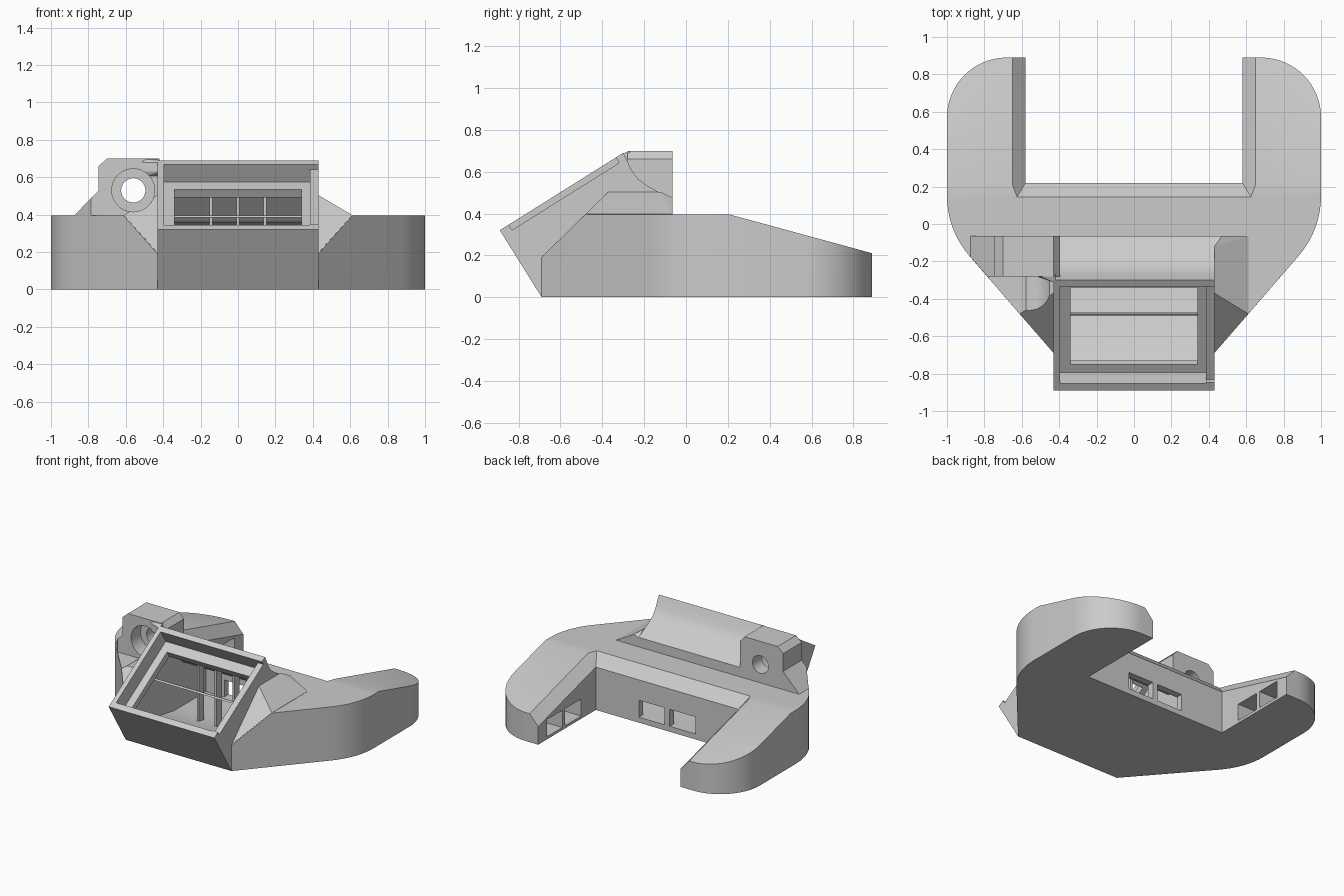
import bpy, bmesh, math
from mathutils import Vector

cube = bpy.data.objects.get("Cube")
if cube:
    bpy.data.objects.remove(cube, do_unlink=True)

grey = bpy.data.materials.new("plain grey")
grey.use_nodes = True
COLOUR = (0.6, 0.6, 0.6, 1)
grey.diffuse_color = COLOUR
grey.node_tree.nodes["Principled BSDF"].inputs["Base Color"].default_value = COLOUR


def finish(name, bm):
    bmesh.ops.recalc_face_normals(bm, faces=bm.faces)
    mesh = bpy.data.meshes.new(name)
    bm.to_mesh(mesh)
    bm.free()
    mesh.materials.append(grey)
    ob = bpy.data.objects.new(name, mesh)
    bpy.context.collection.objects.link(ob)
    return ob


def hull(name, points):
    """Convex solid around the points."""
    bm = bmesh.new()
    for p in points:
        bm.verts.new(p)
    res = bmesh.ops.convex_hull(bm, input=bm.verts)
    loose = {v for v in res["geom_interior"] + res["geom_unused"] if isinstance(v, bmesh.types.BMVert)}
    bmesh.ops.delete(bm, geom=list(loose), context="VERTS")
    bmesh.ops.dissolve_limit(bm, angle_limit=0.01, verts=bm.verts, edges=bm.edges)
    return finish(name, bm)


def prism(name, profile, start, sweep):
    """Closed profile placed by the start function and swept along a vector."""
    bm = bmesh.new()
    face = bm.faces.new([bm.verts.new(start(*p)) for p in profile])
    ext = bmesh.ops.extrude_face_region(bm, geom=[face])
    verts = [v for v in ext["geom"] if isinstance(v, bmesh.types.BMVert)]
    bmesh.ops.translate(bm, verts=verts, vec=sweep)
    return finish(name, bm)


def block(name, xs, ys, zs, place=lambda x, y, z: (x, y, z)):
    return hull(name, [place(x, y, z) for x in xs for y in ys for z in zs])


def cylinder(name, x, z, r, y0, y1):
    ring = [(x + r * math.cos(a * math.tau / 32), z + r * math.sin(a * math.tau / 32)) for a in range(32)]
    return prism(name, ring, lambda px, pz: (px, y0, pz), (0, y1 - y0, 0))


def cut(ob, *cutters):
    bpy.context.view_layer.objects.active = ob
    for c in cutters:
        mod = ob.modifiers.new("cut", "BOOLEAN")
        mod.operation, mod.solver, mod.object = "DIFFERENCE", "EXACT", c
        bpy.ops.object.modifier_apply(modifier=mod.name)


def smooth(ob, degrees=20):
    bpy.ops.object.select_all(action="DESELECT")
    ob.select_set(True)
    bpy.context.view_layer.objects.active = ob
    bpy.ops.object.shade_smooth_by_angle(angle=math.radians(degrees))


# Base outline: straight nose, slanted flanks, rounded shoulders and arm ends
half = [(0.43, -0.69)]
for i in range(9):
    a = math.radians(-41 + 41 * i / 8)
    half.append((0.51 + 0.49 * math.cos(a), 0.15 + 0.49 * math.sin(a)))
for i in range(17):
    a = math.radians(90 * i / 16)
    half.append((0.68 + 0.32 * math.cos(a), 0.57 + 0.32 * math.sin(a)))


def top_height(y):
    return min(0.395, 0.19 + (y + 0.69) * 0.976, 0.395 - (y - 0.21) * 0.272)


# The flank is split where the ramp and the arm slope begin
half += [(0.612, -0.48), (1, 0.21)]
base = hull("base", [(s * x, y, z) for x, y in half for s in (1, -1) for z in (0, top_height(y))])

# Rear notch: straight walls below, chamfered rim above
notch = block("notch_cutter", (-0.58, 0.58), (0.22, 1), (-0.1, 0.6))
flare = hull("flare_cutter", [(s * x, y, z) for s in (1, -1) for x, y, z in (
    (0.58, 0.22, 0.315), (0.58, 0.95, 0.117),
    (0.625, 0.145, 0.395), (0.65, 0.21, 0.395), (0.65, 0.95, 0.194),
    (0.625, 0.145, 0.8), (0.65, 0.21, 0.8), (0.65, 0.95, 0.8))])

# Hollow inside with a curved floor, rear ports and arm pockets
cavity = prism("cavity_cutter", [(-0.768, 0.218), (-0.66, 0.165), (-0.53, 0.115), (-0.38, 0.07), (-0.2, 0.04),
                                 (0.17, 0.04), (0.17, 0.28), (0.12, 0.33), (-0.1, 0.36), (-0.258, 0.525)],
               lambda y, z: (-0.38, y, z), (0.76, 0, 0))
openings = []
for s in (1, -1):
    openings.append(block("port_cutter", (s * 0.02, s * 0.23), (0.1, 0.3), (0.04, 0.165)))
    for y0, y1 in ((0.39, 0.58), (0.61, 0.79)):
        openings.append(block("pocket_cutter", (s * 0.5, s * 0.75), (y0, y1), (0.02, 0.145)))
cut(base, notch, flare, cavity, *openings)
smooth(base)

# Tilted display housing with a concave back
housing = prism("display_housing", [(-0.69, 0), (-0.89, 0.32), (-0.3, 0.69), (-0.285, 0.66), (-0.262, 0.61),
                                    (-0.23, 0.565), (-0.18, 0.53), (-0.065, 0.465), (-0.065, 0)],
                lambda y, z: (-0.43, y, z), (0.86, 0, 0))
tilt = math.atan2(0.37, 0.59)
along = Vector((0, math.cos(tilt), math.sin(tilt)))
out = Vector((0, -math.sin(tilt), math.cos(tilt)))


def on_face(x, u, n):
    return Vector((x, -0.89, 0.32)) + along * u + out * n


recess = block("recess_cutter", (-0.395, 0.385), (0.045, 0.655), (-0.11, 0.1), on_face)
window = block("window_cutter", (-0.34, 0.34), (0.095, 0.58), (-0.2, -0.09), on_face)
rim_step = block("rim_cutter", (0.38, 0.5), (0.05, 0.655), (-0.03, 0.1), on_face)
cut(housing, cavity, recess, window, rim_step)
smooth(housing, 25)

# Inner support fins
for x in (-0.145, 0, 0.145):
    prism("support_fin", [(-0.26, 0.03), (-0.26, 0.53), (-0.2, 0.48), (-0.2, 0.03)],
          lambda y, z: (x - 0.008, y, z), (0.016, 0, 0))

# Sloped cheeks beside the housing
cheeks = {}
for side, s in (("left", 1), ("right", -1)):
    cheeks[side] = hull(side + "_cheek", [(s * x, y, z) for x, y, z in (
        (0.43, -0.686, 0.196), (0.43, -0.37, 0.504), (0.612, -0.481, 0.397), (0.612, -0.065, 0.397),
        (0.43, -0.12, 0.504), (0.43, -0.065, 0.465), (0.47, -0.065, 0.475),
        (0.43, -0.065, 0.35), (0.61, -0.065, 0.35), (0.6, -0.45, 0.35))])

# Screw bracket with a flared foot and a web to the housing rim
bracket = prism("bracket", [(-0.745, 0.36), (-0.745, 0.66), (-0.7, 0.7), (-0.43, 0.7), (-0.395, 0.66), (-0.395, 0.36)],
                lambda x, z: (x, -0.28, z), (0, 0.215, 0))
foot = hull("bracket_foot", [(-0.88, -0.065, 0.39), (-0.88, -0.17, 0.39), (-0.785, -0.28, 0.39),
                             (-0.785, -0.28, 0.49), (-0.744, -0.28, 0.53), (-0.744, -0.065, 0.53),
                             (-0.744, -0.28, 0.39), (-0.744, -0.065, 0.39)])
web = hull("bracket_web", [(x, y, z) for x, front in ((-0.51, -0.285), (-0.42, -0.315))
                           for y, z in ((-0.27, 0.7), (front, 0.68), (front, 0.63), (-0.27, 0.6))])
bore = cylinder("bore_cutter", -0.56, 0.53, 0.065, -0.6, 0.1)
sink = cylinder("sink_cutter", -0.56, 0.53, 0.115, -0.8, -0.17)
cut(bracket, bore, sink)
cut(web, sink)
cut(cheeks["right"], bore, sink)
smooth(bracket)
smooth(cheeks["right"])

# Cutters are no longer needed
for ob in [o for o in bpy.data.objects if "_cutter" in o.name]:
    bpy.data.objects.remove(ob, do_unlink=True)
